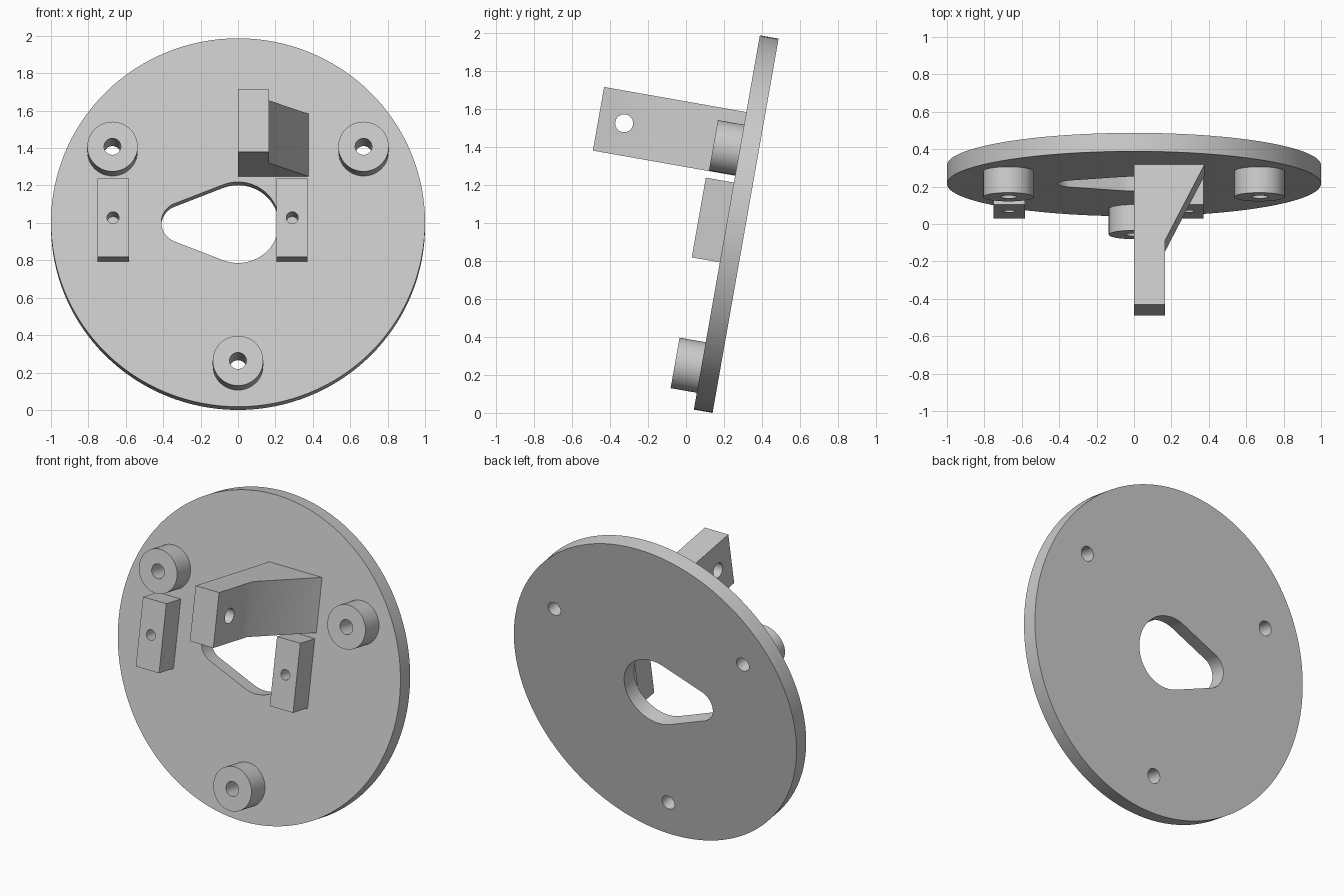
import bpy, bmesh
from math import sin, cos, pi, asin, radians
from mathutils import Matrix, Vector

cube = bpy.data.objects.get("Cube")
if cube:
    bpy.data.objects.remove(cube, do_unlink=True)

grey = bpy.data.materials.new("light grey")
grey.use_nodes = True
colour = (0.6, 0.6, 0.6, 1)
grey.diffuse_color = colour
grey.node_tree.nodes["Principled BSDF"].inputs["Base Color"].default_value = colour

# Leaning frame: origin on the plate's front face, local z pointing out of it
FRAME = Matrix.Translation((0, 0.215, 1.002)) @ Matrix.Rotation(radians(80), 4, "X")


def arc(x, y, r, start=0, end=2 * pi, n=48):
    """Points along an arc; a full circle leaves out the repeated last point."""
    full = abs(end - start - 2 * pi) < 1e-6
    angles = [start + (end - start) * i / n for i in range(n if full else n + 1)]
    return [(x + r * cos(a), y + r * sin(a)) for a in angles]


def rect(x0, x1, y0, y1):
    return [(x0, y0), (x1, y0), (x1, y1), (x0, y1)]


def shade(obj):
    obj.data.shade_smooth()
    obj.data.set_sharp_from_angle(angle=radians(30))


def prism(name, loops, depth, place=Matrix()):
    """Extrude an outline (first loop) with holes (other loops) along local z."""
    bm = bmesh.new()
    edges = []
    for loop in loops:
        vs = [bm.verts.new((x, y, 0)) for x, y in loop]
        edges += [bm.edges.new((a, b)) for a, b in zip(vs, vs[1:] + vs[:1])]
    if len(loops) == 1:
        bm.faces.new(vs)
    else:
        bmesh.ops.triangle_fill(bm, edges=edges, use_beauty=True)
    out = bmesh.ops.extrude_face_region(bm, geom=bm.faces[:], use_keep_orig=True)
    top = [g for g in out["geom"] if isinstance(g, bmesh.types.BMVert)]
    bmesh.ops.translate(bm, vec=Vector((0, 0, depth)), verts=top)
    bmesh.ops.recalc_face_normals(bm, faces=bm.faces[:])
    mesh = bpy.data.meshes.new(name)
    bm.to_mesh(mesh)
    bm.free()
    mesh.materials.append(grey)
    obj = bpy.data.objects.new(name, mesh)
    bpy.context.collection.objects.link(obj)
    obj.matrix_world = FRAME @ place
    shade(obj)
    return obj


# Round plate with a teardrop opening and three bolt holes
big, small, span = 0.22, 0.11, 0.3
lean = pi / 2 + asin((big - small) / span)
teardrop = (arc(0, 0, big, -lean, lean, 40)
            + arc(-span, 0, small, lean, 2 * pi - lean, 24))
bosses = {"left": radians(30), "right": radians(150), "lower": radians(270)}
centres = {k: (0.775 * cos(a), 0.775 * sin(a)) for k, a in bosses.items()}
holes = [arc(x, y, 0.045, n=32) for x, y in centres.values()]
prism("round_plate", [arc(0, 0, 1, n=128), teardrop] + holes, 0.1,
      Matrix.Translation((0, 0, -0.1)))

# Three standoff bosses around the bolt holes
for side, (x, y) in centres.items():
    prism(side + "_boss", [arc(x, y, 0.135), arc(x, y, 0.045, n=32)], 0.14)

# Two mounting blocks with screw holes
for side, x0, hole_x in (("right", -0.75, -0.668), ("left", 0.205, 0.29)):
    prism(side + "_block", [rect(x0, x0 + 0.166, -0.213, 0.213),
                            arc(hole_x, 0, 0.032, n=32)], 0.15)

# Gusseted arm, with a cross hole drilled near its tip
arm = prism("gusset_arm",
            [[(0, 0), (0.377, 0), (0.167, 0.41), (0.167, 0.76), (0, 0.76)]], 0.34,
            Matrix.Translation((0, 0.59, 0)) @ Matrix.Rotation(pi / 2, 4, "X"))
drill = prism("drill", [arc(0, 0, 0.047, n=32)], 0.3,
              Matrix.Translation((-0.06, 0.42, 0.623)) @ Matrix.Rotation(pi / 2, 4, "Y"))
drill.hide_render = True
cut = arm.modifiers.new("cross_hole", "BOOLEAN")
cut.operation, cut.solver, cut.object = "DIFFERENCE", "EXACT", drill
bpy.context.view_layer.update()
bpy.context.view_layer.objects.active = arm
bpy.ops.object.modifier_apply(modifier=cut.name)
bpy.data.objects.remove(drill, do_unlink=True)
shade(arm)
